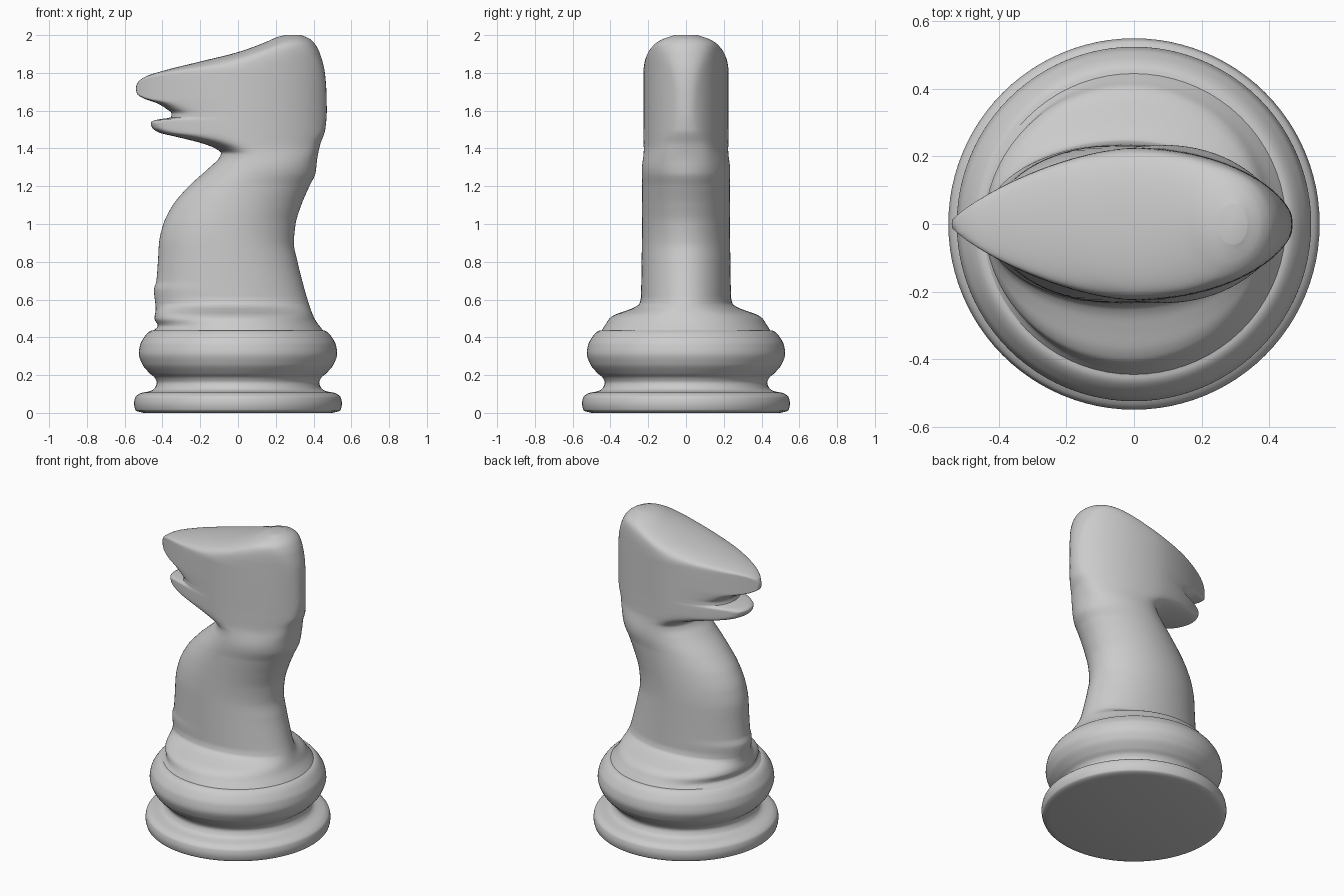
import bpy, bmesh, math

if "Cube" in bpy.data.objects:
    bpy.data.objects.remove(bpy.data.objects["Cube"])


def curve(points):
    """Smooth monotone interpolation through (z, value) points."""
    n = len(points)
    d = [(points[i + 1][1] - points[i][1]) / (points[i + 1][0] - points[i][0]) for i in range(n - 1)]
    m = [d[0]] + [2 * a * b / (a + b) if a * b > 0 else 0 for a, b in zip(d, d[1:])] + [d[-1]]

    def value(z):
        z = min(max(z, points[0][0]), points[-1][0])
        i = 0
        while i < n - 2 and z > points[i + 1][0]:
            i += 1
        h = points[i + 1][0] - points[i][0]
        t = (z - points[i][0]) / h
        return ((1 + 2 * t) * (1 - t) ** 2 * points[i][1] + t * (1 - t) ** 2 * h * m[i]
                + t * t * (3 - 2 * t) * points[i + 1][1] + t * t * (t - 1) * h * m[i + 1])
    return value


def loft(name, rings, angle):
    """Skin a stack of closed rings and cap both ends."""
    bm = bmesh.new()
    rows = [[bm.verts.new(p) for p in ring] for ring in rings]
    n = len(rows[0])
    for a, b in zip(rows, rows[1:]):
        for i in range(n):
            j = (i + 1) % n
            bm.faces.new((a[i], a[j], b[j], b[i]))
    bm.faces.new(rows[0][::-1])
    bm.faces.new(rows[-1])
    bmesh.ops.recalc_face_normals(bm, faces=bm.faces)
    mesh = bpy.data.meshes.new(name)
    bm.to_mesh(mesh)
    bm.free()
    ob = bpy.data.objects.new(name, mesh)
    bpy.context.collection.objects.link(ob)
    bpy.ops.object.select_all(action='DESELECT')
    ob.select_set(True)
    bpy.context.view_layer.objects.active = ob
    bpy.ops.object.shade_smooth_by_angle(angle=math.radians(angle))
    return ob


# Turned base
N = 96
base_r = curve([(0, .50), (.012, .542), (.05, .55), (.08, .545), (.105, .515), (.115, .465),
                (.13, .442), (.16, .43), (.185, .44), (.21, .468), (.26, .508), (.315, .525),
                (.36, .518), (.40, .497), (.43, .47), (.437, .455)])
levels = [.437 * i / 90 for i in range(91)]
loft("turned_base", [[(base_r(z) * math.cos(2 * math.pi * i / N), base_r(z) * math.sin(2 * math.pi * i / N), z)
                      for i in range(N)] for z in levels], 35)

# Front edge of the side silhouette: chest, throat, jaw, mouth, muzzle, forehead
front = curve([(.43, -.455), (.46, -.425), (.50, -.442), (.55, -.436), (.65, -.445), (.70, -.432),
               (.80, -.424), (.90, -.418), (1.0, -.395), (1.1, -.345), (1.2, -.26), (1.3, -.15),
               (1.35, -.10), (1.375, -.09), (1.40, -.12), (1.43, -.20), (1.46, -.32), (1.485, -.42),
               (1.51, -.455), (1.535, -.462), (1.55, -.44), (1.565, -.355), (1.585, -.352),
               (1.61, -.38), (1.64, -.43), (1.665, -.50), (1.69, -.535), (1.72, -.54), (1.75, -.53),
               (1.78, -.49), (1.81, -.40), (1.86, -.20), (1.91, .0), (1.96, .14), (1.99, .21), (2.0, .25)])
# Back edge: nape and crest
back = curve([(.43, .455), (.50, .405), (.60, .368), (.70, .34), (.80, .315), (.90, .296), (1.0, .305),
              (1.1, .335), (1.2, .378), (1.27, .41), (1.35, .42), (1.42, .435), (1.5, .462), (1.6, .47),
              (1.7, .468), (1.8, .46), (1.9, .435), (1.95, .41), (1.98, .38), (2.0, .335)])
# Half thickness, and where along x the section is thickest
width = curve([(.43, .45), (.47, .425), (.50, .405), (.52, .375), (.54, .32), (.56, .27), (.58, .246),
               (.62, .238), (1.2, .232), (1.4, .25), (1.8, .25), (1.85, .237), (1.9, .213),
               (1.95, .17), (1.98, .12), (2.0, .06)])
middle = curve([(.43, 0), (.6, -.03), (.9, -.05), (1.2, .05), (1.36, .13), (1.45, .04), (1.55, .0),
                (1.8, .0), (1.86, .08), (1.91, .16), (1.96, .25), (2.0, .295)])
head_blend = curve([(.43, 0), (1.22, 0), (1.42, 1), (2.0, 1)])


def lens(x):
    """Plan outline of the head, pointed at the muzzle."""
    if x < 0:
        return .232 * max(0, 1 - min(1, -x / .548) ** 1.5) ** .8
    return .232 * max(0, 1 - min(1, x / .475) ** 2) ** .6


def section(z, n=72):
    x0, x1, w, xm, k = front(z), back(z), width(z), middle(z), head_blend(z)
    ring = []
    for i in range(n):
        a = 2 * math.pi * i / n
        c, s = math.cos(a), math.sin(a)
        x = xm + c * (x1 - xm if c > 0 else xm - x0)
        y = max(w * abs(s), 1e-4)
        limit = max(lens(x), 1e-4)
        y += k * ((y ** -12 + limit ** -12) ** (-1 / 12) - y)
        ring.append((x, math.copysign(y, s) if abs(s) > 1e-6 else 0, z))
    return ring


# Horse neck and head
zs = [.43 + .005 * i for i in range(312)] + [1.99 + .001 * i for i in range(1, 11)]
loft("horse_neck_and_head", [section(z) for z in zs], 50)
